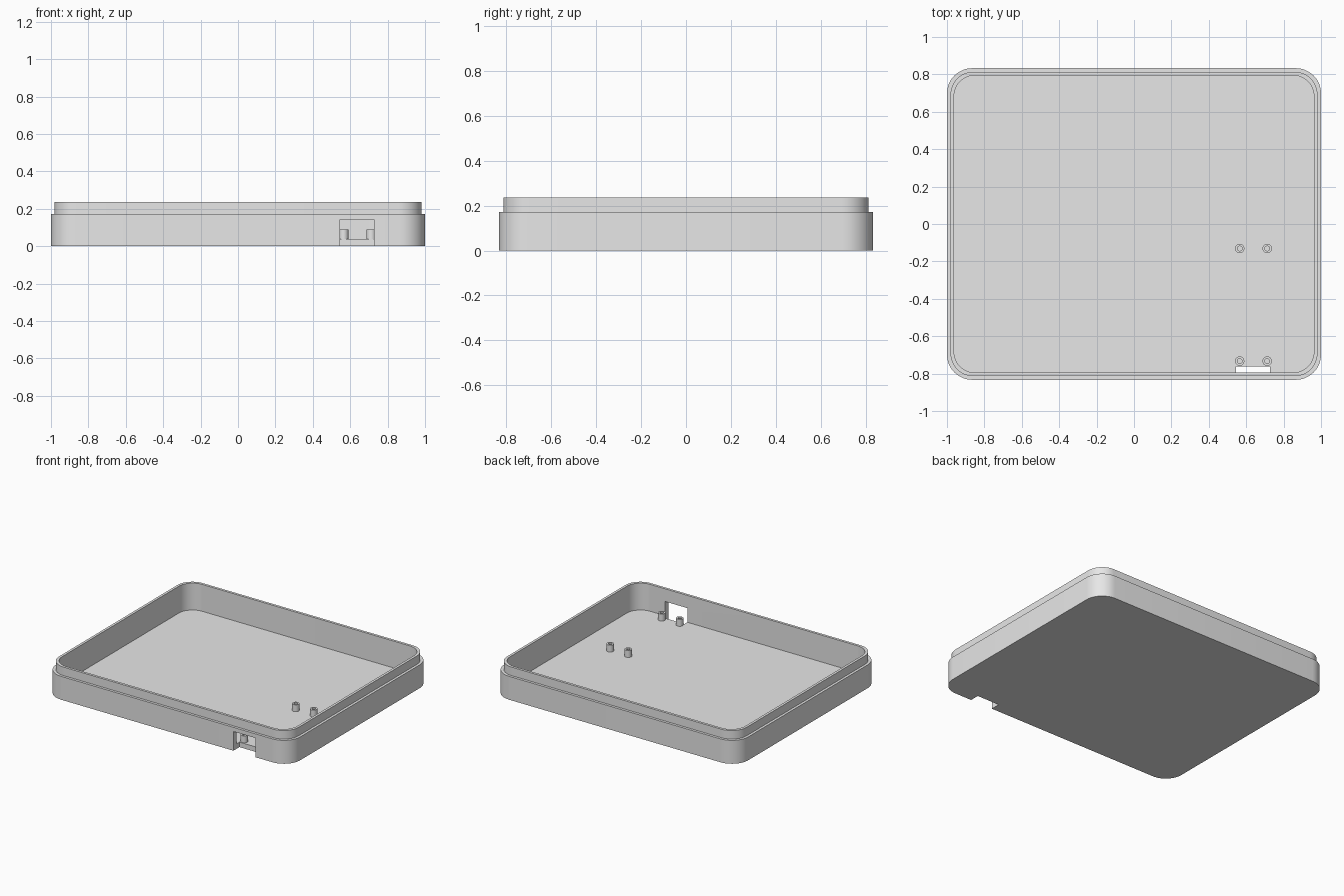
import bpy, bmesh, math

cube = bpy.data.objects.get("Cube")
if cube:
    bpy.data.objects.remove(cube, do_unlink=True)

grey = bpy.data.materials.new("light_grey_plastic")
grey.use_nodes = True
grey.diffuse_color = (0.8, 0.8, 0.8, 1)
grey.node_tree.nodes["Principled BSDF"].inputs["Base Color"].default_value = (0.8, 0.8, 0.8, 1)


def rounded_loop(hx, hy, r, segments=12):
    """Points of a rounded rectangle with half sizes hx, hy."""
    points = []
    corners = [(1, 1), (-1, 1), (-1, -1), (1, -1)]
    for i, (sx, sy) in enumerate(corners):
        for k in range(segments + 1):
            a = (i + k / segments) * math.pi / 2
            points.append((sx * (hx - r) + r * math.cos(a),
                           sy * (hy - r) + r * math.sin(a)))
    return points


def circle_loop(cx, cy, r, count=24):
    return [(cx + r * math.cos(k * math.tau / count),
             cy + r * math.sin(k * math.tau / count)) for k in range(count)]


def stacked(name, levels):
    """Closed solid skinned through (loop, z) levels, capped at both ends."""
    bm = bmesh.new()
    rings = [[bm.verts.new((x, y, z)) for x, y in loop] for loop, z in levels]
    for a, b in zip(rings, rings[1:]):
        n = len(a)
        for i in range(n):
            j = (i + 1) % n
            bm.faces.new((a[i], a[j], b[j], b[i]))
    bm.faces.new(rings[0][::-1])
    bm.faces.new(rings[-1])
    bmesh.ops.recalc_face_normals(bm, faces=bm.faces)
    mesh = bpy.data.meshes.new(name)
    bm.to_mesh(mesh)
    bm.free()
    obj = bpy.data.objects.new(name, mesh)
    mesh.materials.append(grey)
    bpy.context.collection.objects.link(obj)
    return obj


def activate(obj):
    bpy.ops.object.select_all(action="DESELECT")
    obj.select_set(True)
    bpy.context.view_layer.objects.active = obj


# Tray: outer wall, stepped lip, hollow inside and floor
FLOOR = 0.037
STEP = 0.173
TOP = 0.236
outer = rounded_loop(1.0, 0.833, 0.135)
lip = rounded_loop(0.981, 0.814, 0.122)
inner = rounded_loop(0.962, 0.795, 0.112)
tray = stacked("tray", [(outer, 0), (outer, STEP), (lip, STEP),
                        (lip, TOP), (inner, TOP), (inner, FLOOR)])

# Connector opening through the front wall and the floor edge
bpy.ops.mesh.primitive_cube_add(size=1, location=(0.637, -0.863, 0.046))
cutter = bpy.context.object
cutter.name = "opening_cutter"
cutter.scale = (0.182, 0.2, 0.192)
cutter.hide_render = True
activate(tray)
cut = tray.modifiers.new("opening", "BOOLEAN")
cut.operation = "DIFFERENCE"
cut.solver = "EXACT"
cut.object = cutter
bpy.ops.object.modifier_apply(modifier=cut.name)
bpy.data.objects.remove(cutter, do_unlink=True)

# Hollow mounting posts
parts = [tray]
for row, y in (("front", -0.733), ("rear", -0.131)):
    for side, x in (("right", 0.565), ("left", 0.712)):
        wall = circle_loop(x, y, 0.025)
        bore = circle_loop(x, y, 0.013)
        parts.append(stacked(f"{row}_{side}_post",
                             [(wall, FLOOR - 0.005), (wall, 0.088),
                              (bore, 0.088), (bore, FLOOR + 0.001)]))

for part in parts:
    activate(part)
    bpy.ops.object.shade_smooth_by_angle(angle=math.radians(30))
